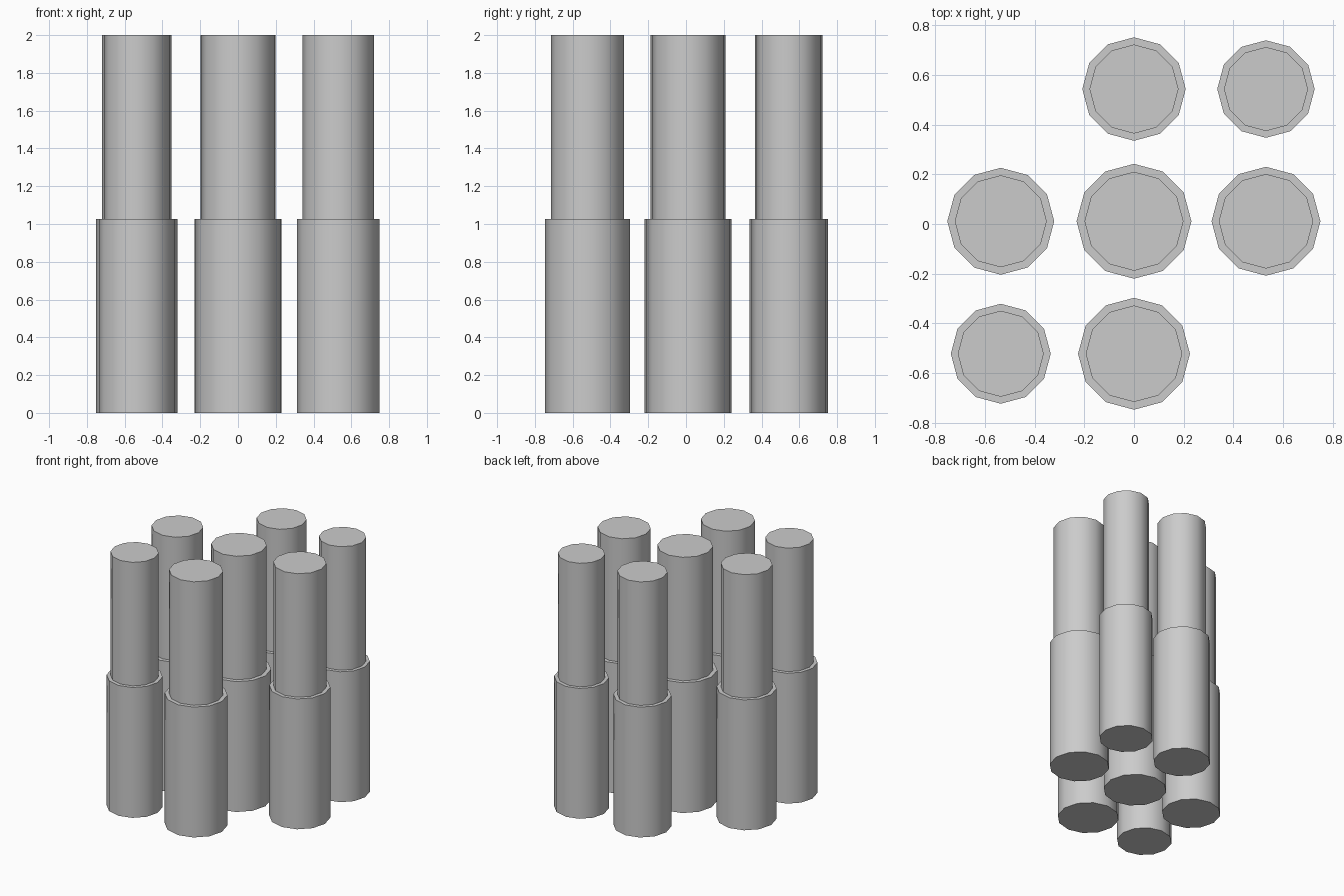
import bpy, math

if "Cube" in bpy.data.objects:
    bpy.data.objects.remove(bpy.data.objects["Cube"])

grey = bpy.data.materials.new("plain grey")
grey.diffuse_color = (0.6, 0.6, 0.6, 1)
grey.use_nodes = True
grey.node_tree.nodes["Principled BSDF"].inputs["Base Color"].default_value = grey.diffuse_color

LEDGE, TOP = 1.027, 2.0


def cylinder(name, x, y, radius, z0, z1):
    """Twelve-sided upright cylinder with a corner facing +y."""
    bpy.ops.mesh.primitive_cylinder_add(
        vertices=12, radius=radius, depth=z1 - z0, location=(x, y, (z0 + z1) / 2))
    ob = bpy.context.object
    ob.name = name
    ob.data.materials.append(grey)
    bpy.ops.object.shade_smooth_by_angle(angle=math.radians(35))
    return ob


# Seven stepped columns: place, x, y, lower radius, upper radius
columns = [
    ("back_middle", 0.0, 0.543, 0.208, 0.179),
    ("back_right", 0.531, 0.543, 0.196, 0.169),
    ("middle_left", -0.536, 0.011, 0.215, 0.185),
    ("centre", 0.0, 0.011, 0.231, 0.199),
    ("middle_right", 0.531, 0.011, 0.219, 0.190),
    ("front_left", -0.536, -0.522, 0.201, 0.173),
    ("front_middle", 0.0, -0.522, 0.225, 0.194),
]
for place, x, y, lower, upper in columns:
    cylinder(place + "_lower_sleeve", x, y, lower, 0, LEDGE)
    cylinder(place + "_upper_rod", x, y, upper, LEDGE, TOP)
